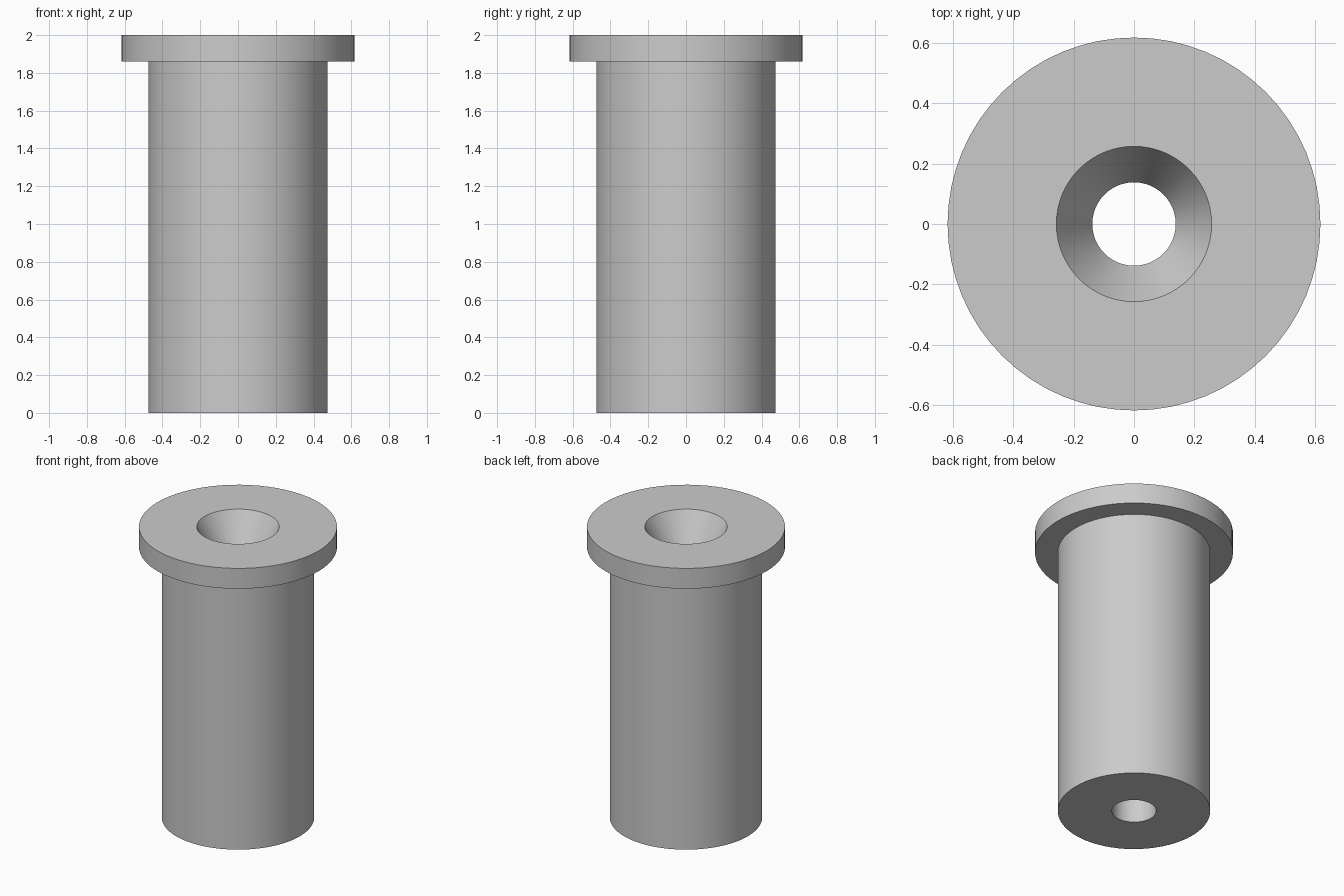
import bpy
import bmesh
import math

cube = bpy.data.objects.get("Cube")
if cube:
    bpy.data.objects.remove(cube, do_unlink=True)

# Plain grey metal
GREY = (0.6, 0.6, 0.6, 1.0)
metal = bpy.data.materials.new("grey_metal")
metal.use_nodes = True
metal.diffuse_color = GREY
metal.node_tree.nodes["Principled BSDF"].inputs["Base Color"].default_value = GREY


def lathe(name, profile, segments=64):
    """Spin a closed (radius, height) profile around the z axis."""
    bm = bmesh.new()
    verts = [bm.verts.new((r, 0, z)) for r, z in profile]
    edges = [bm.edges.new((a, b)) for a, b in zip(verts, verts[1:] + verts[:1])]
    bmesh.ops.spin(bm, geom=verts + edges, cent=(0, 0, 0), axis=(0, 0, 1),
                   angle=math.tau, steps=segments, use_duplicate=False)
    bmesh.ops.remove_doubles(bm, verts=bm.verts, dist=1e-4)
    bmesh.ops.recalc_face_normals(bm, faces=bm.faces)
    mesh = bpy.data.meshes.new(name)
    bm.to_mesh(mesh)
    bm.free()
    mesh.materials.append(metal)
    obj = bpy.data.objects.new(name, mesh)
    bpy.context.collection.objects.link(obj)
    bpy.ops.object.select_all(action="DESELECT")
    obj.select_set(True)
    bpy.context.view_layer.objects.active = obj
    bpy.ops.object.shade_smooth_by_angle(angle=math.radians(25))
    return obj


HEIGHT = 2.0
BODY_R, FLANGE_R = 0.475, 0.617
BORE_R, MOUTH_R = 0.138, 0.257
FLANGE_Z = 1.86
MOUTH_DEPTH = 0.21

# Flanged sleeve: straight bore, tapered mouth, flange, body
lathe("flanged_bushing", [
    (BORE_R, 0),
    (BORE_R, HEIGHT - MOUTH_DEPTH),
    (MOUTH_R, HEIGHT),
    (FLANGE_R, HEIGHT),
    (FLANGE_R, FLANGE_Z),
    (BODY_R, FLANGE_Z),
    (BODY_R, 0),
])
